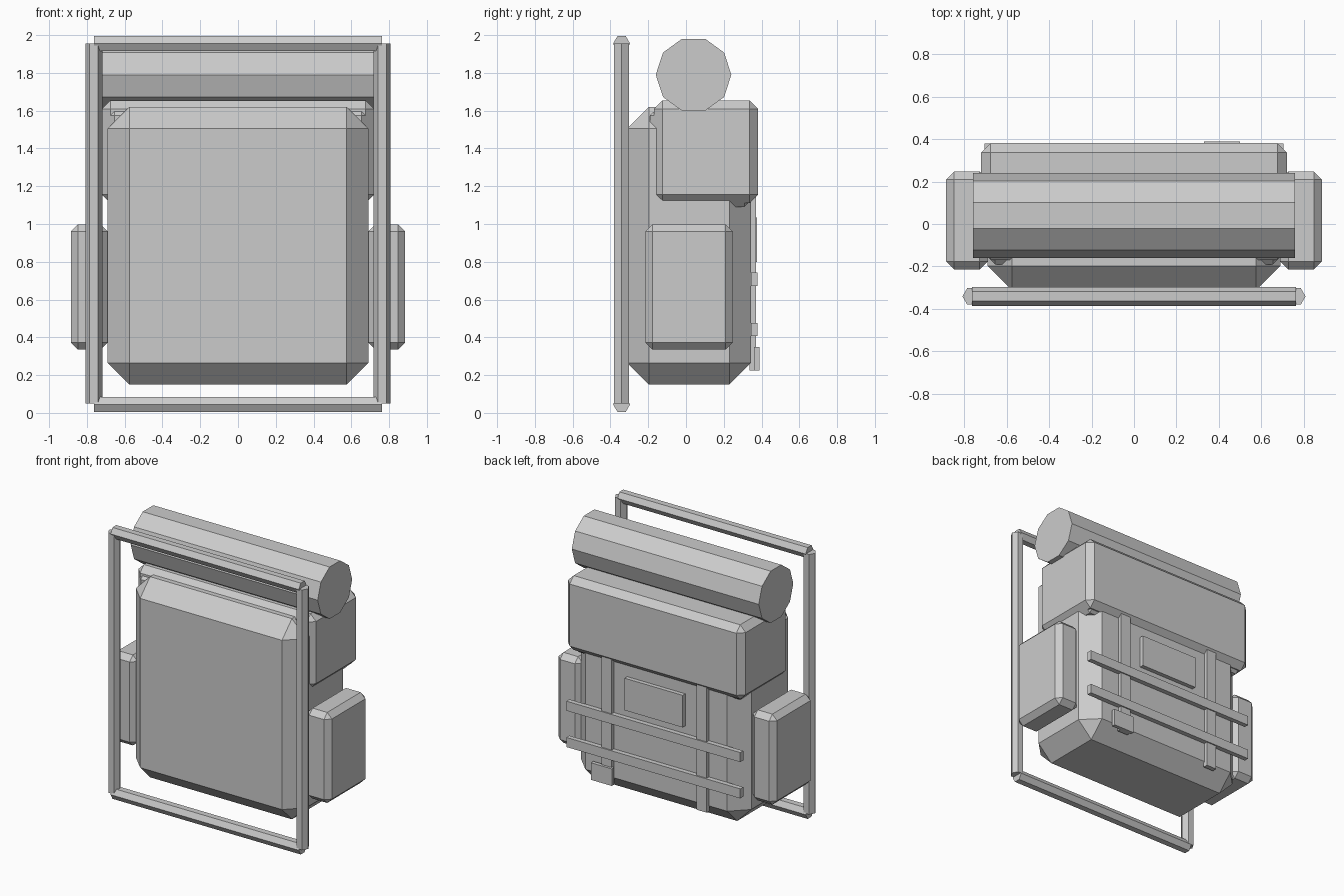
import bpy, bmesh, math
from mathutils import Matrix

if "Cube" in bpy.data.objects:
    bpy.data.objects.remove(bpy.data.objects["Cube"])

grey = bpy.data.materials.new("grey")
grey.diffuse_color = (0.6, 0.6, 0.6, 1)
grey.use_nodes = True
grey.node_tree.nodes["Principled BSDF"].inputs["Base Color"].default_value = grey.diffuse_color


def finish(name, bm):
    mesh = bpy.data.meshes.new(name)
    bmesh.ops.recalc_face_normals(bm, faces=bm.faces)
    bm.to_mesh(mesh)
    bm.free()
    mesh.materials.append(grey)
    obj = bpy.data.objects.new(name, mesh)
    bpy.context.collection.objects.link(obj)
    return obj


def box(name, x, y, z, chamfer=0):
    """Box from (min, max) ranges, with all edges optionally chamfered."""
    bm = bmesh.new()
    bmesh.ops.create_cube(bm, size=1)
    for v in bm.verts:
        v.co = [(r[0] + r[1]) / 2 + c * (r[1] - r[0]) for r, c in zip((x, y, z), v.co)]
    if chamfer:
        bmesh.ops.bevel(bm, geom=bm.edges[:], offset=chamfer, segments=1,
                        profile=0.5, affect='EDGES')
    return finish(name, bm)


def rod(name, axis, centre, radius, length, sides, turn=0):
    """Flat-sided rod along the x or z axis."""
    bm = bmesh.new()
    bmesh.ops.create_cone(bm, cap_ends=True, segments=sides, radius1=radius,
                          radius2=radius, depth=length)
    m = Matrix.Rotation(turn, 4, 'Z')
    if axis == 'X':
        m = Matrix.Rotation(math.pi / 2, 4, 'Y') @ m
    bmesh.ops.transform(bm, matrix=Matrix.Translation(centre) @ m, verts=bm.verts)
    return finish(name, bm)


# Main bag, with the collar and lid on top
box("main_bag", (-0.69, 0.69), (-0.312, 0.344), (0.15, 1.62), 0.115)
box("lid_collar", (-0.69, 0.69), (-0.19, 0.344), (1.09, 1.61), 0.035)
box("lid", (-0.72, 0.72), (-0.17, 0.382), (1.11, 1.655), 0.045)

# Bedroll: ten sides, one edge pointing up
rod("bedroll", 'X', (0, 0.04, 1.79), 0.2, 1.515, 10)

# Side pockets and frame posts
for side, s in (("left", -1), ("right", 1)):
    box(side + "_pocket", sorted((s * 0.69, s * 0.885)), (-0.215, 0.248), (0.335, 0.998), 0.038)
    rod(side + "_frame_post", 'Z', (s * 0.763, -0.341, 1.003), 0.045, 1.905, 6, math.pi / 2)
    box(side + "_vertical_strap", (s * 0.385 - 0.042, s * 0.385 + 0.042),
        (0.335, 0.37), (0.225, 1.2))

# Frame cross bars
for name, z in (("top_frame_bar", 1.955), ("bottom_frame_bar", 0.045)):
    rod(name, 'X', (0, -0.341, z), 0.045, 1.526, 6)

# Straps across the back
for name, z in (("upper_cross_strap", 0.708), ("lower_cross_strap", 0.442)):
    box(name, (-0.705, 0.705), (0.344, 0.379), (z - 0.035, z + 0.035))

# Back patch and buckle
box("back_patch", (-0.235, 0.235), (0.335, 0.375), (0.8, 1.035))
box("buckle", (0.33, 0.5), (0.36, 0.388), (0.225, 0.35))
